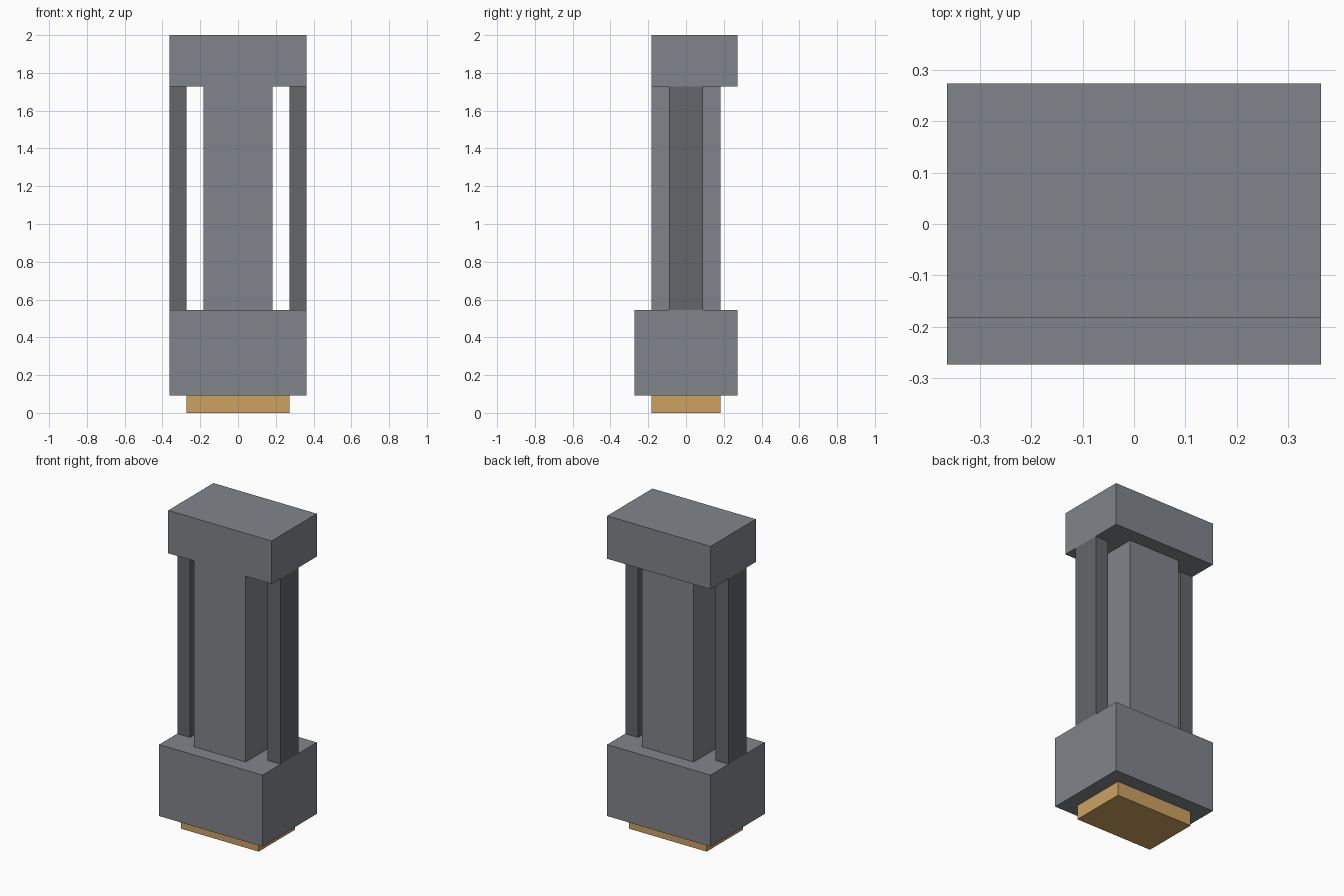
import bpy
import bmesh
from mathutils import Vector

if "Cube" in bpy.data.objects:
    bpy.data.objects.remove(bpy.data.objects["Cube"])

U = 1 / 11  # grid unit: the model is 22 units tall


def paint(name, r, g, b):
    mat = bpy.data.materials.new(name)
    mat.diffuse_color = (r, g, b, 1)
    mat.use_nodes = True
    mat.node_tree.nodes["Principled BSDF"].inputs["Base Color"].default_value = mat.diffuse_color
    return mat


def box(name, x, y, z, material):
    """Flat-sided box from (min, max) ranges given in grid units."""
    lo, hi = (Vector(c) * U for c in zip(x, y, z))
    bm = bmesh.new()
    bmesh.ops.create_cube(bm, size=1)
    bmesh.ops.scale(bm, vec=hi - lo, verts=bm.verts)
    mesh = bpy.data.meshes.new(name)
    bm.to_mesh(mesh)
    bm.free()
    mesh.materials.append(material)
    obj = bpy.data.objects.new(name, mesh)
    obj.location = (lo + hi) / 2
    bpy.context.collection.objects.link(obj)
    return obj


tan = paint("tan", 0.61, 0.365, 0.12)
grey = paint("slate_grey", 0.217, 0.234, 0.257)
dark = paint("dark_grey", 0.125, 0.132, 0.143)

# Tan foot and the wide block above it
box("foot_plate", (-3, 3), (-2, 2), (0, 1), tan)
box("lower_block", (-4, 4), (-3, 3), (1, 6), grey)

# Central column with a slim dark post on each side
box("centre_column", (-2, 2), (-2, 2), (6, 19), grey)
box("left_post", (-4, -3), (-1, 1), (6, 19), dark)
box("right_post", (3, 4), (-1, 1), (6, 19), dark)

# Cap, flush with the column at the front and overhanging at the back
box("top_cap", (-4, 4), (-2, 3), (19, 22), grey)
